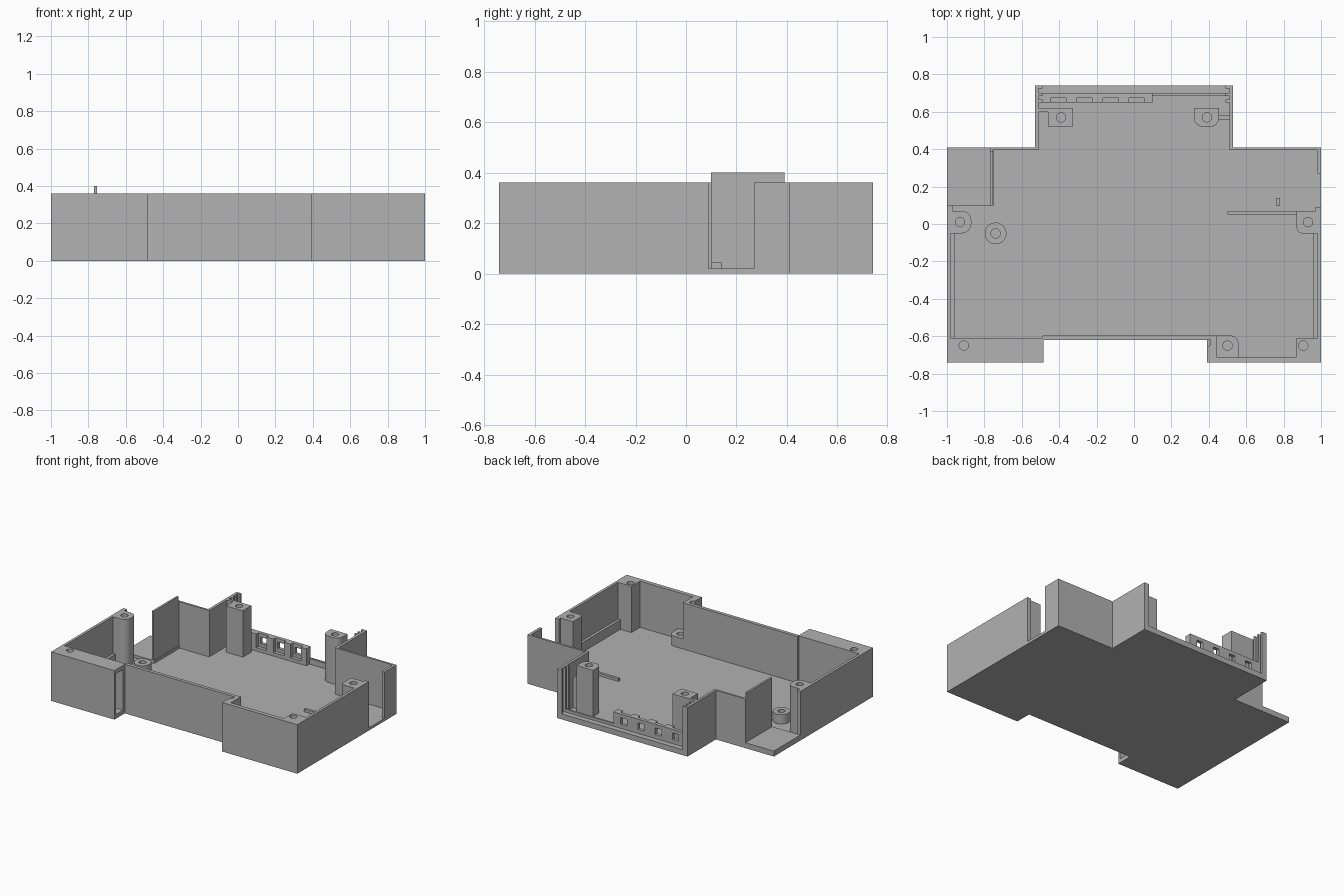
import bpy, bmesh, math

cube = bpy.data.objects.get("Cube")
if cube:
    bpy.data.objects.remove(cube, do_unlink=True)

grey = bpy.data.materials.new("plain grey plastic")
grey.use_nodes = True
grey.diffuse_color = (0.445, 0.445, 0.445, 1)
grey.node_tree.nodes["Principled BSDF"].inputs["Base Color"].default_value = grey.diffuse_color

FLOOR, TOP = 0.02, 0.36


def prism(name, pts, z0, z1):
    """Extrude a counter-clockwise outline from z0 to z1."""
    bm = bmesh.new()
    face = bm.faces.new([bm.verts.new((x, y, z0)) for x, y in pts])
    up = bmesh.ops.extrude_face_region(bm, geom=[face])["geom"]
    bmesh.ops.translate(bm, vec=(0, 0, z1 - z0),
                        verts=[v for v in up if isinstance(v, bmesh.types.BMVert)])
    bmesh.ops.recalc_face_normals(bm, faces=bm.faces)
    mesh = bpy.data.meshes.new(name)
    bm.to_mesh(mesh)
    bm.free()
    mesh.materials.append(grey)
    ob = bpy.data.objects.new(name, mesh)
    bpy.context.collection.objects.link(ob)
    return ob


def rounded(x0, x1, y0, y1, corners, r):
    """Rectangle outline; corners lists which of 0..3 (from low x, low y) are round."""
    pts = []
    for i, (x, y) in enumerate([(x0, y0), (x1, y0), (x1, y1), (x0, y1)]):
        if i not in corners:
            pts.append((x, y))
            continue
        cx, cy = (x + r if x == x0 else x - r), (y + r if y == y0 else y - r)
        for k in range(7):
            a = math.pi * (1 + i / 2 + k / 12)
            pts.append((cx + r * math.cos(a), cy + r * math.sin(a)))
    return pts


def box(name, x0, x1, y0, y1, z0=0.0, z1=TOP):
    return prism(name, rounded(x0, x1, y0, y1, (), 0), z0, z1)


def circle(x, y, r, n=24):
    return [(x + r * math.cos(math.tau * k / n), y + r * math.sin(math.tau * k / n))
            for k in range(n)]


def cut(ob, cutter):
    cutter.hide_render = True
    mod = ob.modifiers.new("cut", 'BOOLEAN')
    mod.operation, mod.solver, mod.object = 'DIFFERENCE', 'EXACT', cutter
    bpy.context.view_layer.objects.active = ob
    bpy.ops.object.modifier_apply(modifier=mod.name)
    bpy.data.objects.remove(cutter, do_unlink=True)


def screw_hole(ob, x, y, top=TOP, depth=0.25):
    cut(ob, prism("hole_cutter", circle(x, y, 0.025), top - depth, top + 0.05))


def smooth(ob):
    bpy.ops.object.select_all(action='DESELECT')
    ob.select_set(True)
    bpy.context.view_layer.objects.active = ob
    bpy.ops.object.shade_smooth_by_angle(angle=math.radians(30))


# Floor plate
prism("floor", [(-1, -0.74), (-0.485, -0.74), (-0.485, -0.62), (0.39, -0.62), (0.39, -0.74),
                (1, -0.74), (1, 0.41), (0.53, 0.41), (0.53, 0.74), (-0.53, 0.74),
                (-0.53, 0.41), (-1, 0.41)], 0, FLOOR)

# Outer walls
box("left_opening_step", -1, -0.75, 0.1, 0.41, 0, 0.04)
box("right_side_wall", -1, -0.98, -0.74, 0.09)
box("left_side_wall", 0.98, 1, -0.74, 0.09)
box("left_back_side_wall", 0.98, 1, 0.27, 0.41)
box("front_wall", -0.49, 0.44, -0.62, -0.595)
box("front_left_wall", 0.39, 1, -0.74, -0.71)
prism("front_left_return_wall", [(0.39, -0.74), (0.44, -0.74), (0.44, -0.6), (0.41, -0.6),
                                 (0.41, -0.645), (0.39, -0.66)], 0, TOP)
box("back_left_wall", 0.51, 1, 0.395, 0.41)
box("back_right_wall", -0.765, -0.51, 0.395, 0.41)
box("right_inner_wall", -0.77, -0.755, 0.1, 0.41)
box("right_inner_wall_lip", -0.77, -0.755, 0.1, 0.39, TOP, 0.4)
for side, s in (("left", 1), ("right", -1)):
    xs = sorted((s * 0.51, s * 0.53))
    box(side + "_bay_wall", *xs, 0.395, 0.74)
    # Guide ribs that hold a sliding panel
    ribs = sorted((s * 0.49, s * 0.515))
    for y0, y1 in ((0.65, 0.665), (0.685, 0.7), (0.725, 0.74)):
        box(side + "_guide_rib", *ribs, y0, y1)
    # Low ledge along each side wall
    ledge = sorted((s * 0.96, s * 0.985))
    box(side + "_ledge", *ledge, -0.61, -0.05, 0, 0.09)

# Solid front corner with a side slot
corner = box("front_right_block", -1, -0.485, -0.74, -0.61)
screw_hole(corner, -0.91, -0.65)
cut(corner, box("slot_cutter", -0.56, -0.4, -0.725, -0.64, 0.03, 0.33))
smooth(corner)

# Screw posts: outline, hole centre, height
posts = [
    ("front_left_post", rounded(0.87, 1, -0.74, -0.61, (), 0), 0.905, -0.65, TOP),
    ("front_short_post", rounded(0.43, 0.56, -0.72, -0.595, (2,), 0.05), 0.5, -0.65, 0.095),
    ("right_post", rounded(-1, -0.87, -0.05, 0.07, (1, 2), 0.05), -0.93, 0.01, TOP),
    ("left_post", rounded(0.87, 1, -0.05, 0.07, (0,), 0.03), 0.93, 0.01, TOP),
    ("back_right_post", rounded(-0.46, -0.325, 0.52, 0.62, (), 0), -0.39, 0.57, TOP),
    ("back_left_post", rounded(0.32, 0.455, 0.52, 0.62, (0, 1), 0.048), 0.39, 0.57, TOP),
    ("round_short_post", circle(-0.74, -0.05, 0.058, 32), -0.74, -0.05, 0.09),
]
for name, outline, hx, hy, top in posts:
    post = prism(name, outline, 0, top)
    screw_hole(post, hx, hy, top, 0.25 if top > 0.2 else 0.07)
    smooth(post)
box("right_wall_end", -1, -0.97, 0.06, 0.1)
box("left_wall_end", 0.97, 1, 0.06, 0.09)
box("back_right_post_web", -0.515, -0.45, 0.6, 0.62)
box("back_left_post_web", 0.45, 0.515, 0.56, 0.58, 0, 0.25)

# Low floor ribs
box("floor_rib", 0.5, 0.99, 0.05, 0.07, 0, 0.04)
box("floor_nub", 0.76, 0.78, 0.1, 0.14, 0, 0.045)

# Back sill and the strip with four windows
box("back_sill", -0.52, 0.52, 0.7, 0.74, 0, 0.04)
box("back_sill_rib", 0.09, 0.515, 0.685, 0.7, 0, 0.06)
strip = box("window_strip", -0.515, 0.1, 0.65, 0.7, 0, 0.145)
for i in range(4):
    x = -0.405 + 0.14 * i
    cut(strip, box("recess_cutter", x - 0.042, x + 0.042, 0.6, 0.675, 0.045, 0.2))
    cut(strip, box("window_cutter", x - 0.025, x + 0.025, 0.6, 0.8, 0.07, 0.118))
